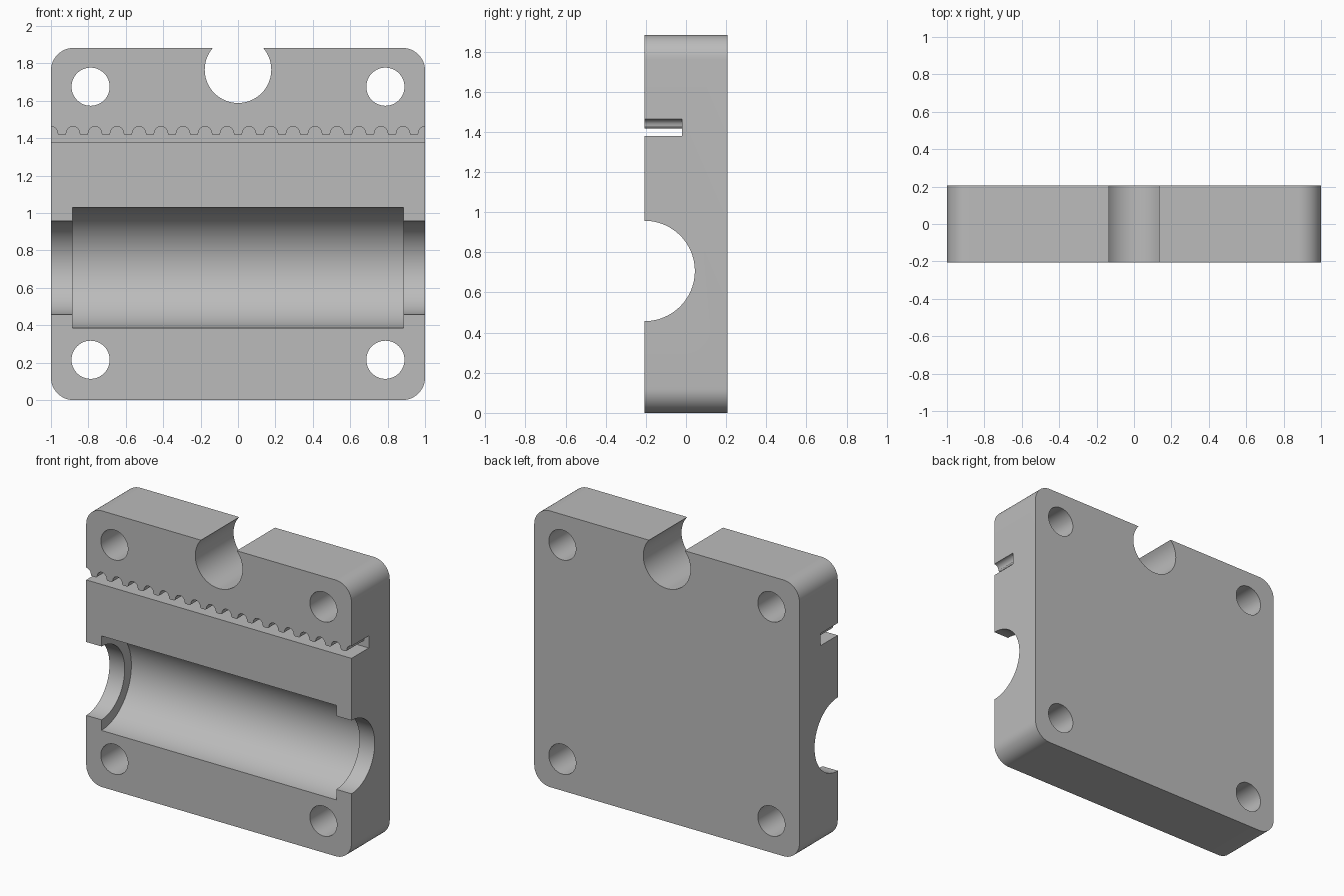
import bpy
import bmesh
from math import sin, cos, pi, radians

cube = bpy.data.objects.get("Cube")
if cube:
    bpy.data.objects.remove(cube, do_unlink=True)

HEIGHT, HALF_DEPTH = 1.882, 0.206

grey = bpy.data.materials.new("plain grey")
grey.use_nodes = True
colour = (0.5, 0.5, 0.5, 1)
grey.diffuse_color = colour
grey.node_tree.nodes["Principled BSDF"].inputs["Base Color"].default_value = colour


def arc(cx, cy, r, start, end, steps):
    """Points along an arc, angles in degrees."""
    angles = [radians(start + (end - start) * i / steps) for i in range(steps + 1)]
    return [(cx + r * cos(a), cy + r * sin(a)) for a in angles]


def prism(name, outline, axis, start, end):
    """Extrude an outline along y (outline in x, z) or x (outline in y, z)."""
    bm = bmesh.new()
    place = (lambda p, t: (p[0], t, p[1])) if axis == "y" else (lambda p, t: (t, p[0], p[1]))
    face = bm.faces.new([bm.verts.new(place(p, start)) for p in outline])
    new = bmesh.ops.extrude_face_region(bm, geom=[face])["geom"]
    shift = (0, end - start, 0) if axis == "y" else (end - start, 0, 0)
    bmesh.ops.translate(bm, vec=shift, verts=[v for v in new if isinstance(v, bmesh.types.BMVert)])
    bmesh.ops.recalc_face_normals(bm, faces=bm.faces)
    mesh = bpy.data.meshes.new(name)
    bm.to_mesh(mesh)
    bm.free()
    mesh.materials.append(grey)
    obj = bpy.data.objects.new(name, mesh)
    bpy.context.collection.objects.link(obj)
    return obj


def circle(cx, cy, r, steps=64):
    return arc(cx, cy, r, 0, 360, steps)[:-1]


# Rounded block
R = 0.12
outline = []
for cx, cz, a in ((1 - R, HEIGHT - R, 0), (R - 1, HEIGHT - R, 90), (R - 1, R, 180), (1 - R, R, 270)):
    outline += arc(cx, cz, R, a, a + 90, 12)
block = prism("clamp_block", outline, "y", -HALF_DEPTH, HALF_DEPTH)

# Bolt holes and the open round notch in the top edge
cutters = [prism("bolt_hole_cutter", circle(x, z, 0.102, 48), "y", -0.5, 0.5)
           for x in (-0.788, 0.788) for z in (0.215, 1.675)]
cutters.append(prism("top_notch_cutter", circle(0, 1.766, 0.178), "y", -0.5, 0.5))

# Half-round bearing seat with narrower ends
for r, half in ((0.25, 1.2), (0.322, 0.885)):
    cutters.append(prism("bearing_seat_cutter", circle(-HALF_DEPTH, 0.707, r, 96), "x", -half, half))

# Toothed belt slot: flat floor, rounded tooth pockets along the roof
pitch, roof = 2 / 17, 1.417
slot = [(1.1, 1.38), (-1.1, 1.38), (-1.1, roof)]
for k in range(18):
    x = -1 + k * pitch
    slot += arc(x - 0.046, roof + 0.01, 0.01, 270, 360, 3)
    slot += arc(x, roof + 0.011, 0.035, 180, 0, 10)
    slot += arc(x + 0.046, roof + 0.01, 0.01, 180, 270, 3)
slot.append((1.1, roof))
cutters.append(prism("belt_slot_cutter", slot, "y", -0.5, -0.02))

# Cut everything out of the block
bpy.ops.object.select_all(action="DESELECT")
block.select_set(True)
bpy.context.view_layer.objects.active = block
for cutter in cutters:
    cutter.hide_render = True
    mod = block.modifiers.new("cut", "BOOLEAN")
    mod.operation, mod.solver, mod.object = "DIFFERENCE", "EXACT", cutter
    bpy.ops.object.modifier_apply(modifier=mod.name)
    bpy.data.objects.remove(cutter, do_unlink=True)

bpy.ops.object.shade_smooth_by_angle(angle=radians(30))
